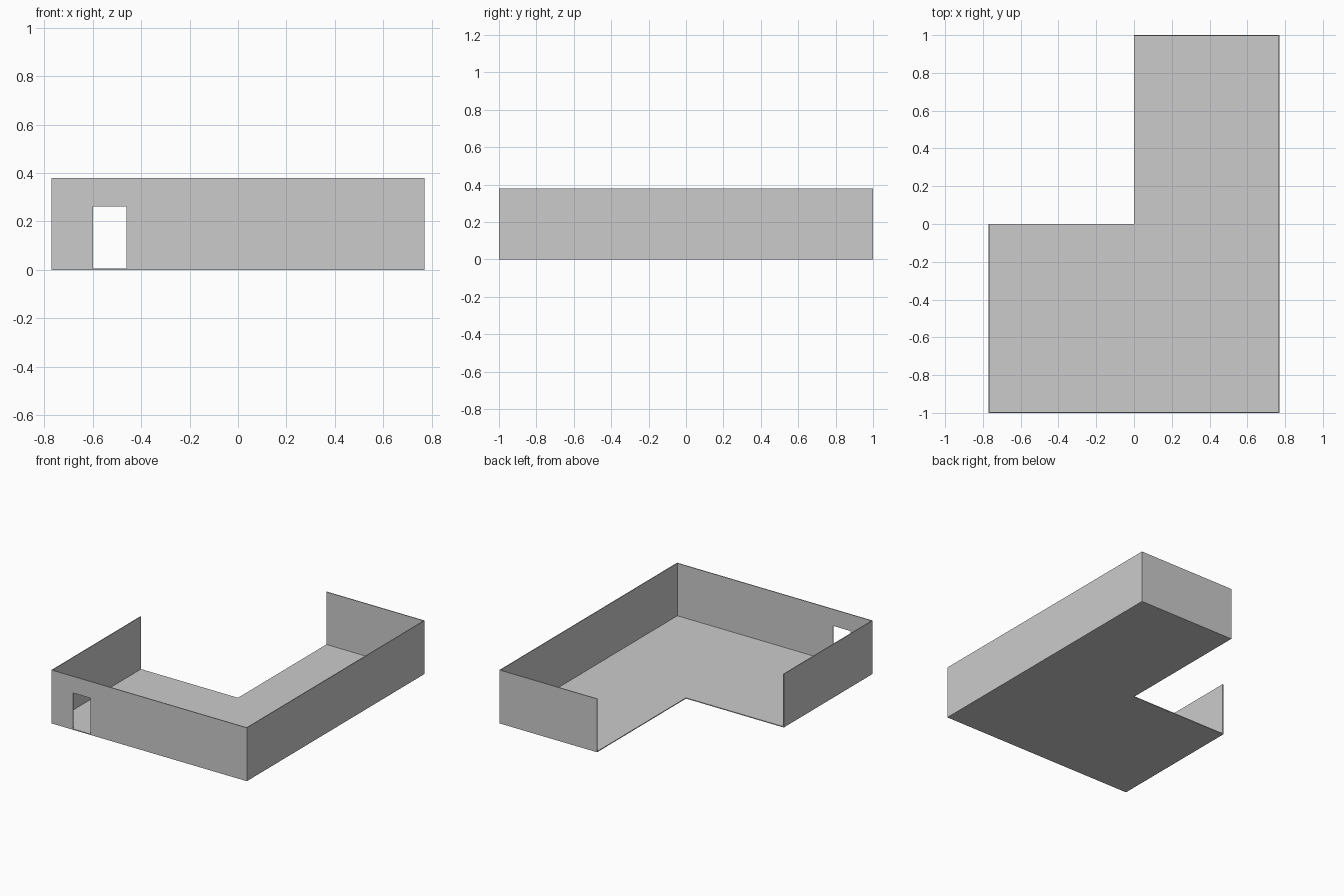
import bpy, bmesh
from mathutils import Vector

if "Cube" in bpy.data.objects:
    bpy.data.objects.remove(bpy.data.objects["Cube"])

W, D, H, T = 0.77, 1.0, 0.38, 0.006  # half width, half depth, height, thickness


def slab(name, points, offset):
    """Solid made by sweeping a flat outline along an offset."""
    bm = bmesh.new()
    face = bm.faces.new([bm.verts.new(p) for p in points])
    ext = bmesh.ops.extrude_face_region(bm, geom=[face], use_keep_orig=True)
    verts = [g for g in ext["geom"] if isinstance(g, bmesh.types.BMVert)]
    bmesh.ops.translate(bm, verts=verts, vec=Vector(offset))
    bmesh.ops.recalc_face_normals(bm, faces=bm.faces)
    mesh = bpy.data.meshes.new(name)
    bm.to_mesh(mesh)
    bm.free()
    obj = bpy.data.objects.new(name, mesh)
    bpy.context.collection.objects.link(obj)
    return obj


def wall(name, x0, x1, y0, y1):
    return slab(name, [(x0, y0, T), (x1, y0, T), (x1, y1, T), (x0, y1, T)],
                (0, 0, H - T))


# L-shaped floor
floor = [(-W, -D), (W, -D), (W, D), (0, D), (0, 0), (-W, 0)]
slab("floor", [(x, y, 0) for x, y in floor], (0, 0, T))

# Front wall outline with a doorway notch
front = [(-W, T), (-0.60, T), (-0.60, 0.262), (-0.46, 0.262),
         (-0.46, T), (W, T), (W, H), (-W, H)]
slab("front_wall", [(x, -D, z) for x, z in front], (0, T, 0))

# Remaining walls; the inner corner of the L stays open
wall("left_wall", -W, -W + T, -D + T, 0)
wall("right_wall", W - T, W, -D + T, D - T)
wall("back_wall", 0, W, D - T, D)
